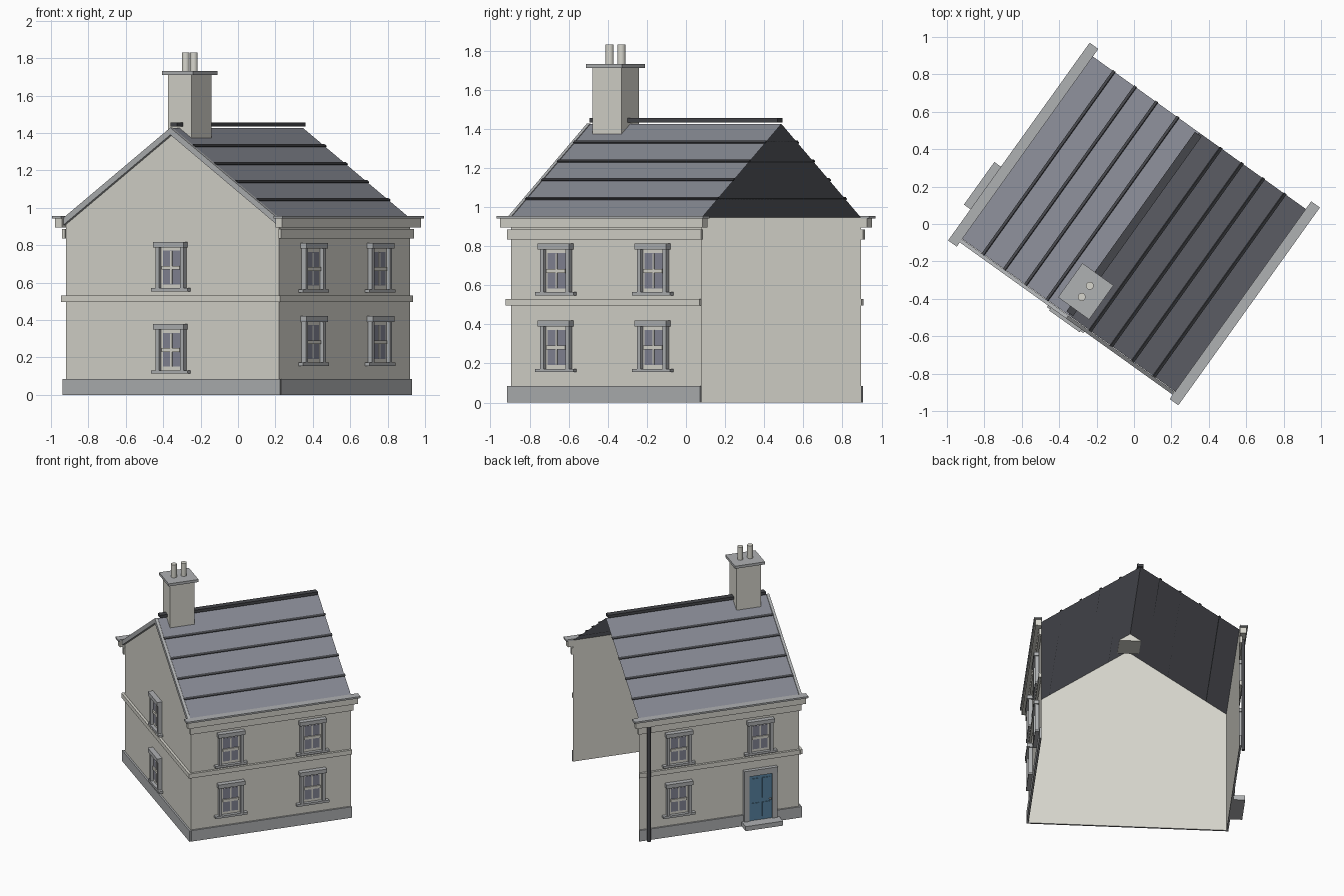
import bpy, bmesh, math
from mathutils import Matrix, Vector

if "Cube" in bpy.data.objects:
    bpy.data.objects.remove(bpy.data.objects["Cube"])

TURN = Matrix.Rotation(math.radians(-35.6), 4, 'Z')   # the house stands at an angle
W, L = 0.70, 0.60                                     # half width, half length
EAVE, RIDGE = 0.945, 1.425
PITCH = (RIDGE - EAVE) / W


def material(name, r, g, b):
    m = bpy.data.materials.new(name)
    m.use_nodes = True
    m.diffuse_color = (r, g, b, 1)
    m.node_tree.nodes["Principled BSDF"].inputs["Base Color"].default_value = (r, g, b, 1)
    return m


RENDER = material("cream render", 0.68, 0.67, 0.61)
STONE = material("grey stone", 0.43, 0.44, 0.45)
SLATE = material("slate", 0.24, 0.25, 0.29)
DARK = material("dark lead", 0.06, 0.062, 0.07)
GLASS = material("window glass", 0.23, 0.235, 0.30)
BLUE = material("blue paint", 0.10, 0.23, 0.36)


def finish(name, bm, mat, frame=Matrix()):
    mesh = bpy.data.meshes.new(name)
    bm.to_mesh(mesh)
    bm.free()
    mesh.materials.append(mat)
    ob = bpy.data.objects.new(name, mesh)
    bpy.context.collection.objects.link(ob)
    ob.matrix_world = TURN @ frame
    return ob


def boxes(name, mat, frame, *specs):
    """Each spec is x0, x1, outward0, outward1, z0, z1; outward is local -y."""
    bm = bmesh.new()
    for x0, x1, d0, d1, z0, z1 in specs:
        m = Matrix.Translation(((x0 + x1) / 2, -(d0 + d1) / 2, (z0 + z1) / 2))
        m = m @ Matrix.Diagonal((x1 - x0, d1 - d0, z1 - z0, 1))
        bmesh.ops.create_cube(bm, size=1, matrix=m)
    return finish(name, bm, mat, frame)


def prism(bm, profile, v0, v1):
    """Extrude an (x, z) profile along the ridge direction."""
    face = bm.faces.new([bm.verts.new((x, v0, z)) for x, z in profile])
    ext = bmesh.ops.extrude_face_region(bm, geom=[face])
    verts = [e for e in ext["geom"] if isinstance(e, bmesh.types.BMVert)]
    bmesh.ops.translate(bm, vec=(0, v1 - v0, 0), verts=verts)
    bmesh.ops.recalc_face_normals(bm, faces=bm.faces[:])


def cylinder(name, mat, frame, x, d, z0, z1, r, sides=16):
    bm = bmesh.new()
    bmesh.ops.create_cone(bm, cap_ends=True, segments=sides, radius1=r, radius2=r,
                          depth=z1 - z0, matrix=Matrix.Translation((x, -d, (z0 + z1) / 2)))
    ob = finish(name, bm, mat, frame)
    for p in ob.data.polygons:
        p.use_smooth = len(p.vertices) == 4
    return ob


def wall_frame(degrees, dist):
    return Matrix.Rotation(math.radians(degrees), 4, 'Z') @ Matrix.Translation((0, -dist, 0))


GABLE, RIGHT, LEFT = wall_frame(0, L), wall_frame(90, W), wall_frame(-90, W)
GAP = 0.002

# Walls: one gable and two sides, the back stays open
bm = bmesh.new()
bm.faces.new([bm.verts.new(p) for p in
              [(-W, -L, 0), (W, -L, 0), (W, -L, EAVE), (0, -L, RIDGE), (-W, -L, EAVE)]])
for s in (1, -1):
    pts = [(s * W, -L, 0), (s * W, L, 0), (s * W, L, EAVE), (s * W, -L, EAVE)]
    bm.faces.new([bm.verts.new(p) for p in pts[::s]])
bmesh.ops.remove_doubles(bm, verts=bm.verts[:], dist=0.0001)
finish("walls", bm, RENDER)

# Plinth and string course run around the three walls
for name, mat, z0, z1, out in (("plinth", STONE, 0, 0.085, 0.015),
                               ("string_course", RENDER, 0.495, 0.53, 0.02)):
    boxes(name + "_gable", mat, GABLE, (-W - out, W + out, GAP, out, z0, z1))
    for side, frame in (("right", RIGHT), ("left", LEFT)):
        boxes(name + "_" + side, mat, frame, (-L, L, GAP, out, z0, z1))

# Frieze, cornice and gutter under each eave
for side, frame in (("right", RIGHT), ("left", LEFT)):
    boxes("frieze_" + side, RENDER, frame, (-0.61, 0.61, GAP, 0.02, 0.835, 0.885))
    boxes("cornice_" + side, RENDER, frame, (-0.637, 0.637, GAP, 0.046, 0.895, 0.942))
    boxes("gutter_" + side, STONE, frame, (-0.65, 0.65, 0, 0.057, 0.942, 0.955))

# Roof sheet
bm = bmesh.new()
for s in (1, -1):
    pts = [(s * W, -L, EAVE), (s * W, L, EAVE), (0, L, RIDGE), (0, -L, RIDGE)]
    bm.faces.new([bm.verts.new(p) for p in pts[::s]])
bmesh.ops.remove_doubles(bm, verts=bm.verts[:], dist=0.0001)
finish("roof", bm, SLATE)

# Dark laps between the slate courses
bm = bmesh.new()
for s in (1, -1):
    for i in range(1, 5):
        x = W * i / 5
        z = RIDGE - PITCH * x
        dx, dz = 0.007, 0.007 * PITCH
        prism(bm, [(s * (x - dx), z + dz), (s * (x + dx), z - dz),
                   (s * (x + dx + 0.004), z - dz + 0.006),
                   (s * (x - dx + 0.004), z + dz + 0.006)], -L - 0.004, L + 0.004)
finish("slate_laps", bm, DARK)

# Sloping verge boards on the gable
bm = bmesh.new()
for s in (1, -1):
    low = RIDGE - PITCH * 0.72
    prism(bm, [(0, RIDGE + 0.003), (s * 0.72, low + 0.003),
               (s * 0.72, low - 0.035), (0, RIDGE - 0.035)], -L - 0.022, -L - GAP)
finish("verge_boards", bm, STONE)

# Ridge capping
boxes("ridge_cap", DARK, Matrix(), (-0.022, 0.022, -0.59, 0.59, 1.433, 1.455))

# Chimney
CHIMNEY = Matrix.Translation((0, -0.443, 0))
boxes("chimney_stack", RENDER, CHIMNEY, (-0.076, 0.076, -0.092, 0.092, 1.37, 1.71))
boxes("chimney_cap", STONE, CHIMNEY, (-0.102, 0.102, -0.112, 0.112, 1.71, 1.73))
for i, d in enumerate((-0.037, 0.037)):
    cylinder(f"chimney_pot_{i + 1}", RENDER, CHIMNEY, 0, d, 1.73, 1.83, 0.021)


# Sash window with stone surround
def window(tag, frame, x, z):
    f = frame @ Matrix.Translation((x, 0, z))
    boxes("window_surround_" + tag, STONE, f,
          (-0.10, 0.10, GAP, 0.04, 0.103, 0.133),
          (-0.12, 0.12, GAP, 0.032, -0.132, -0.115),
          *[(s - 0.011, s + 0.011, GAP, 0.03, -0.115, 0.103) for s in (-0.081, 0.081)])
    boxes("window_frame_" + tag, RENDER, f,
          (-0.07, 0.07, GAP, 0.008, -0.115, 0.103),
          (-0.006, 0.006, 0.008, 0.014, -0.093, 0.083),
          (-0.06, 0.06, 0.008, 0.02, -0.016, 0.004))
    boxes("window_panes_" + tag, GLASS, f, (-0.056, 0.056, 0.008, 0.011, -0.095, 0.085))


for tag, z in (("lower", 0.245), ("upper", 0.685)):
    window("gable_" + tag, GABLE, 0, z)
for tag, z in (("lower", 0.287), ("upper", 0.679)):
    for end, x in (("front", -0.305), ("back", 0.305)):
        window(f"right_{end}_{tag}", RIGHT, x, z)
        if (end, tag) != ("front", "lower"):
            window(f"left_{end}_{tag}", LEFT, -x, z)

# Front door with surround, panels, knob and step
DOOR = LEFT @ Matrix.Translation((0.305, 0, 0))
boxes("door_surround", STONE, DOOR, (-0.125, 0.125, GAP, 0.032, 0.385, 0.43),
      *[(s - 0.02, s + 0.02, GAP, 0.028, 0, 0.385) for s in (-0.105, 0.105)])
boxes("door", BLUE, DOOR, (-0.085, 0.085, GAP, 0.019, 0.035, 0.385))
boxes("door_panels", BLUE, DOOR,
      *[(s - 0.029, s + 0.029, 0.018, 0.024, z0, z1)
        for s in (-0.04, 0.04) for z0, z1 in ((0.06, 0.17), (0.205, 0.36))])
bm = bmesh.new()
bmesh.ops.create_icosphere(bm, subdivisions=2, radius=0.009,
                           matrix=Matrix.Translation((0.07, -0.028, 0.19)))
finish("door_knob", bm, STONE, DOOR)
boxes("door_step", STONE, DOOR, (-0.14, 0.14, GAP, 0.10, 0, 0.035))

# Drainpipe at the back end of the door wall
cylinder("drainpipe", DARK, LEFT, -0.535, 0.032, 0, 0.9, 0.013, 12)
